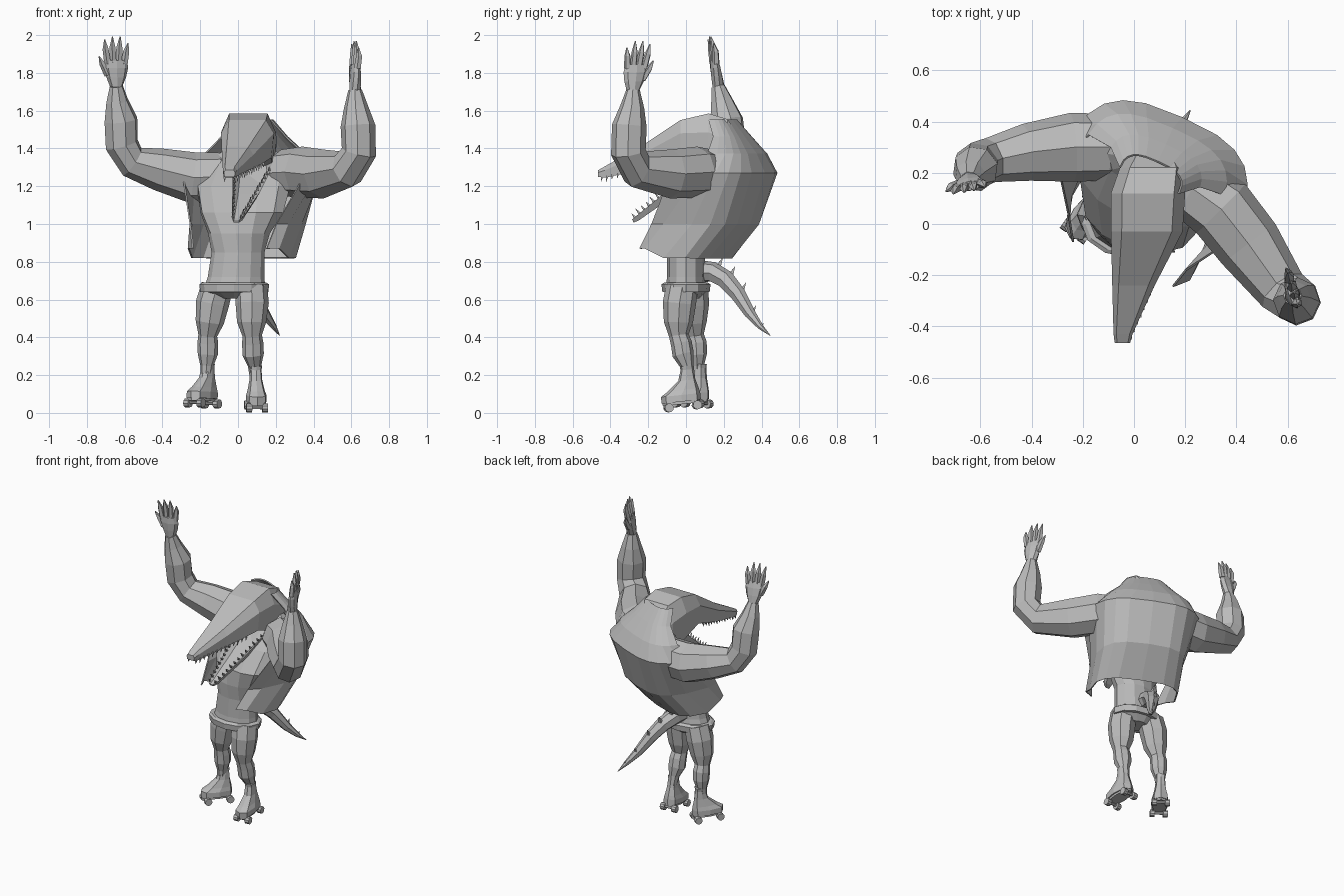
import bpy, bmesh, math
from mathutils import Vector, Matrix

if "Cube" in bpy.data.objects:
    bpy.data.objects.remove(bpy.data.objects["Cube"], do_unlink=True)

GREY = bpy.data.materials.new("plain grey")
GREY.use_nodes = True
GREY.diffuse_color = (0.5, 0.5, 0.5, 1)
GREY.node_tree.nodes["Principled BSDF"].inputs["Base Color"].default_value = (0.5, 0.5, 0.5, 1)


def finish(name, bm):
    bmesh.ops.recalc_face_normals(bm, faces=bm.faces)
    mesh = bpy.data.meshes.new(name)
    bm.to_mesh(mesh)
    bm.free()
    mesh.materials.append(GREY)
    obj = bpy.data.objects.new(name, mesh)
    bpy.context.collection.objects.link(obj)
    return obj


def skin(bm, rings, closed=True):
    """Bridge rings of equal size, with end caps when closed."""
    rows = [[bm.verts.new(p) for p in ring] for ring in rings]
    n = len(rows[0])
    for a, b in zip(rows, rows[1:]):
        for i in range(n if closed else n - 1):
            j = (i + 1) % n
            bm.faces.new((a[i], a[j], b[j], b[i]))
    if closed:
        bm.faces.new(rows[0])
        bm.faces.new(rows[-1])


def add_tube(bm, path, sides=8):
    """Tapered tube along points (x, y, z, radius)."""
    pts = [Vector(p[:3]) for p in path]
    last, rings = None, []
    for i, p in enumerate(pts):
        t = (pts[min(i + 1, len(pts) - 1)] - pts[max(i - 1, 0)]).normalized()
        if last is None:
            u = t.orthogonal().normalized()
        else:
            u = (last.rotation_difference(t) @ u).normalized()
        v = t.cross(u)
        last = t
        angles = [math.tau * k / sides for k in range(sides)]
        rings.append([p + path[i][3] * (u * math.cos(a) + v * math.sin(a)) for a in angles])
    skin(bm, rings)


def tube(name, path, sides=8):
    bm = bmesh.new()
    add_tube(bm, path, sides)
    return finish(name, bm)


def oval(z, cx, cy, rx, ry, yaw=0, start=0, sweep=360, n=12, power=1.0):
    """Oval or boxy arc of points at one height."""
    ring, turn = [], Matrix.Rotation(math.radians(yaw), 3, "Z")
    count = n if sweep == 360 else n + 1
    for k in range(count):
        a = math.radians(start + sweep * k / n)
        c, s = math.cos(a), math.sin(a)
        q = Vector((math.copysign(abs(c) ** power * rx, c), math.copysign(abs(s) ** power * ry, s), 0))
        ring.append(Vector((cx, cy, z)) + turn @ q)
    return ring


# Trunk and waistband
bm = bmesh.new()
skin(bm, [oval(*r) for r in (
    (.605, -.02, .01, .08, .06), (.645, -.02, 0, .165, .11), (.72, -.01, 0, .15, .1), (.85, 0, 0, .14, .1),
    (.95, .005, 0, .165, .11, -8), (1.06, .02, .03, .23, .13, -18), (1.2, .03, .15, .27, .14, -24),
    (1.33, .05, .24, .24, .1, -24), (1.39, .06, .25, .15, .07, -24))])
finish("trunk", bm)
bm = bmesh.new()
skin(bm, [oval(.64, -.02, 0, .18, .125), oval(.68, -.02, 0, .185, .13), oval(.69, -.02, 0, .17, .115)])
finish("waistband", bm)

# Open vest with the hunched back
bm = bmesh.new()
vest = []
for z, cx, cy, rx, ry, s in (
        (.82, .02, .015, .28, .19, -48), (1.0, .05, .09, .285, .27, -35), (1.27, .065, .14, .36, .3, -8),
        (1.37, .065, .18, .29, .21, 8), (1.46, .07, .19, .19, .13, 8), (1.55, .06, .17, .125, .08, 0)):
    vest.append(oval(z, cx, cy, rx, ry, -24, s, 180 - 2 * s, 12, .68))
for k in (0, 1, -2, -1):        # flared lower corners
    vest[0][k].z += .05
    vest[0][k].y -= .03
skin(bm, vest, closed=False)
vest_obj = finish("vest", bm)
mod = vest_obj.modifiers.new("cloth thickness", "SOLIDIFY")
mod.thickness = .008
mod.offset = 0

# Arms
tube("left_arm", [(.16, .18, 1.25, .08), (.24, .13, 1.27, .125), (.34, .06, 1.275, .135), (.45, -.08, 1.265, .13),
                  (.58, -.26, 1.29, .1), (.64, -.305, 1.38, .093), (.635, -.3, 1.52, .092),
                  (.625, -.285, 1.62, .064), (.62, -.28, 1.71, .036)])
tube("right_arm", [(.0, .28, 1.24, .08), (-.09, .3, 1.25, .13), (-.24, .3, 1.245, .135), (-.42, .28, 1.29, .112),
                   (-.56, .25, 1.33, .088), (-.615, .23, 1.42, .09), (-.62, .215, 1.55, .09),
                   (-.64, .19, 1.65, .06), (-.645, .17, 1.73, .036)])


def hand(name, wrist, up, spread):
    """Flat palm with four fingers; the thumb sits on the spread side."""
    w, u, s = Vector(wrist), Vector(up).normalized(), Vector(spread).normalized()
    n = u.cross(s).normalized()
    bm = bmesh.new()
    rings = []
    for h, half, thick in ((-.01, .034, .032), (.04, .054, .03), (.09, .065, .026), (.13, .058, .018)):
        rings.append([w + u * h + s * half * math.cos(a) + n * thick * math.sin(a)
                      for a in (math.tau * k / 8 for k in range(8))])
    skin(bm, rings)
    fingers = [(.045 - .03 * k, .11, .062 - .042 * k, .24 + .015 * (k in (1, 2)) - .02 * (k == 3)) for k in range(4)]
    fingers.append((.045, .05, .092, .15))
    for s0, h0, s1, h1 in fingers:
        a, b = w + s * s0 + u * h0, w + s * s1 + u * h1
        mid = a.lerp(b, .6) - n * .006
        add_tube(bm, [(*a, .019), (*mid, .017), (*b, .003)], 5)
    finish(name, bm)


hand("left_hand", (.62, -.28, 1.715), (0, .13, 1), (-.3, 1, 0))
hand("right_hand", (-.645, .17, 1.74), (0, -.17, 1), (-1, -.2, 0))

# Head and upper jaw: (y, centre x, half width, top, bottom)
bm = bmesh.new()
head = []
for y, cx, hw, top, low in ((-.465, -.045, .03, 1.285, 1.25), (-.43, -.043, .037, 1.305, 1.245),
                            (-.24, -.002, .083, 1.41, 1.285), (-.03, .05, .14, 1.55, 1.35),
                            (.12, .055, .145, 1.585, 1.3), (.22, .075, .13, 1.555, 1.24), (.27, .08, .1, 1.48, 1.22)):
    mid = low + (top - low) * .65
    head.append([(cx - hw * .9, y, low), (cx - hw, y, mid), (cx - hw * .7, y, top),
                 (cx + hw * .7, y, top), (cx + hw, y, mid), (cx + hw * .9, y, low)])
skin(bm, head)
finish("head_and_upper_jaw", bm)

# Lower jaw, hanging open
bm = bmesh.new()
jaw = []
for x, y, z, hw, t in ((-.01, -.285, 1.025, .02, .018), (0, -.26, 1.045, .032, .026),
                       (.045, -.1, 1.175, .075, .04), (.09, .12, 1.36, .12, .08)):
    jaw.append([(x - hw, y, z), (x - hw * .7, y + t * .4, z - t), (x + hw * .7, y + t * .4, z - t),
                (x + hw, y, z), (x + hw * .6, y + t * .3, z - t * .5), (x - hw * .6, y + t * .3, z - t * .5)])
skin(bm, jaw)
finish("lower_jaw", bm)


def teeth(name, front, back, w0, w1, tip, count):
    """Two rows of pointed teeth between the jaw tip and the cheek."""
    bm = bmesh.new()
    for side in (-1, 1):
        for k in range(count):
            f = k / (count - 1)
            p = Vector(front).lerp(Vector(back), f)
            p.x += side * (w0 + (w1 - w0) * f)
            q = p + Vector(tip) * (1.3 if k % 3 == 1 else 1)
            add_tube(bm, [(*p, .009), (*q, .001)], 4)
    finish(name, bm)


teeth("upper_teeth", (-.043, -.445, 1.25), (.035, -.1, 1.325), .028, .1, (0, -.005, -.025), 13)
teeth("lower_teeth", (-.005, -.27, 1.035), (.075, .03, 1.285), .022, .09, (0, -.018, .02), 13)

# Legs
tube("left_leg", [(.07, -.02, .67, .085), (.075, -.035, .58, .088), (.072, -.04, .48, .077), (.075, -.038, .41, .052),
                  (.078, -.025, .37, .056), (.08, -.015, .31, .057), (.088, .005, .25, .036), (.09, .02, .19, .028)])
tube("right_leg", [(-.11, .03, .67, .085), (-.135, .035, .58, .088), (-.15, .035, .48, .075), (-.16, .045, .41, .05),
                   (-.16, .055, .37, .055), (-.16, .058, .31, .053), (-.165, .06, .25, .035), (-.17, .06, .19, .028)])


def skate(side, place, yaw, pitch):
    """Boot, sole plate and four wheels, toe toward local -y."""
    pose = (Matrix.Translation(place) @ Matrix.Rotation(math.radians(yaw), 4, "Z")
            @ Matrix.Rotation(math.radians(pitch), 4, "X"))
    bm = bmesh.new()
    rings = [oval(z, 0, (f + b) / 2, w, (b - f) / 2, n=8, power=.7) for z, f, b, w in (
        (.05, -.15, .06, .055), (.085, -.15, .06, .054), (.11, -.11, .055, .045),
        (.16, -.05, .042, .034), (.215, -.032, .035, .03), (.235, -.034, .036, .034))]
    skin(bm, rings)
    bm.transform(pose)
    finish(side + "_boot", bm)
    bm = bmesh.new()
    skin(bm, [oval(z, 0, -.045, .045, .1, n=8, power=.6) for z in (.036, .052)])
    bm.transform(pose)
    finish(side + "_sole_plate", bm)
    bm = bmesh.new()
    for x in (-.042, .042):
        for y in (-.115, .035):
            add_tube(bm, [(x - .015, y, .024, .024), (x + .015, y, .024, .024)], 10)
    for y in (-.115, .035):
        add_tube(bm, [(-.04, y, .026, .009), (.04, y, .026, .009)], 6)
    bm.transform(pose)
    finish(side + "_wheels", bm)


skate("left", (.093, .025, .015), 4, 6)
skate("right", (-.165, .065, .025), -35, -2)

# Spiked tail
tail = [(-.02, .06, .75, .06), (-.01, .14, .745, .055), (.03, .21, .705, .05), (.08, .275, .63, .042),
        (.14, .34, .525, .03), (.19, .395, .455, .016), (.22, .445, .41, .002)]
tube("tail", tail, 7)
bm = bmesh.new()
for x, y, z, r in tail[1:-1]:
    add_tube(bm, [(x, y + r * .6, z + r * .6, r * .3), (x, y + r, z + r * 1.4, .001)], 4)
finish("tail_spikes", bm)
